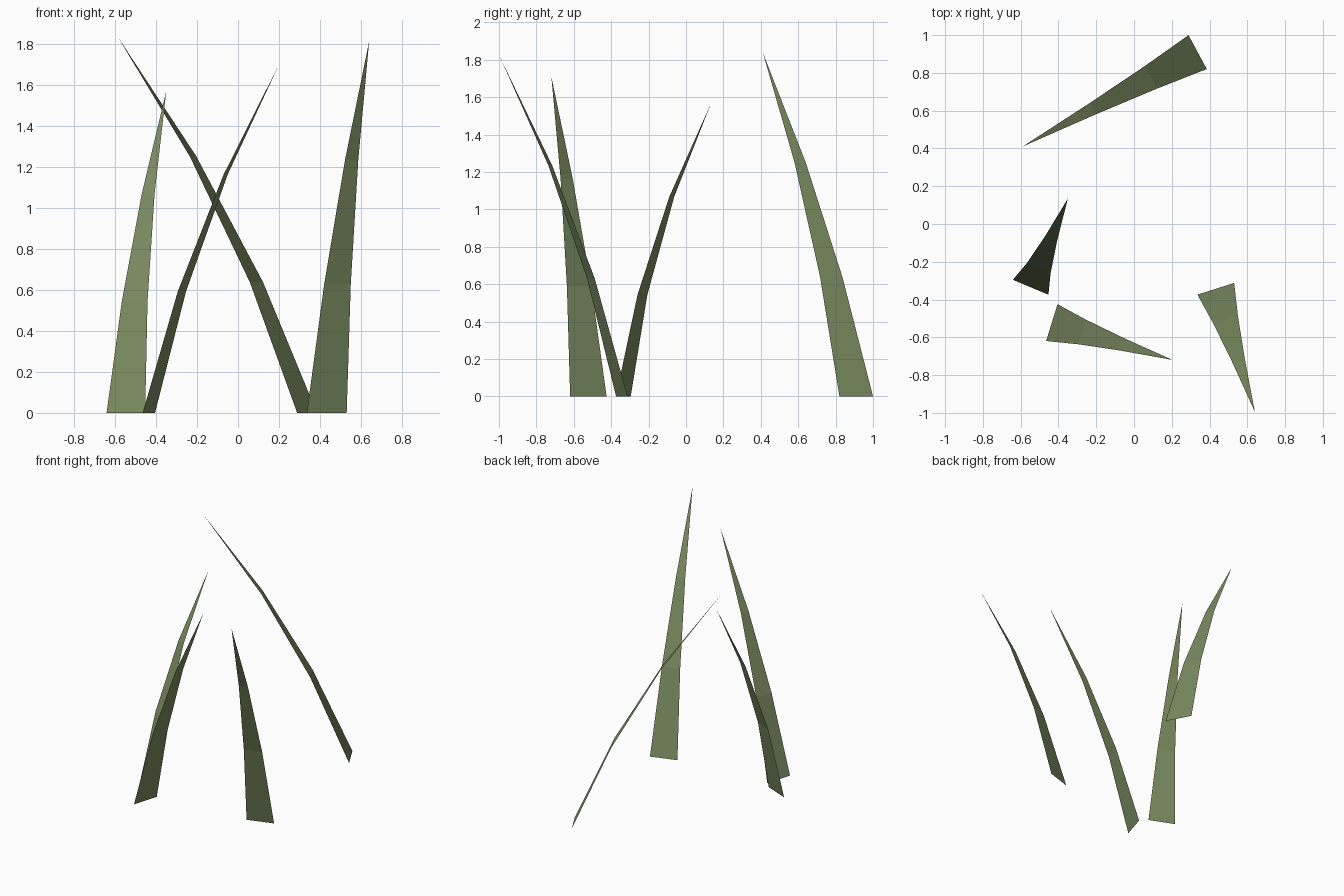
import bpy
import bmesh
from mathutils import Vector

cube = bpy.data.objects.get("Cube")
if cube:
    bpy.data.objects.remove(cube, do_unlink=True)

# Olive green shared by all blades
green = bpy.data.materials.new("olive_green")
green.use_nodes = True
color = (0.195, 0.26, 0.118, 1)
green.diffuse_color = color
bsdf = green.node_tree.nodes["Principled BSDF"]
bsdf.inputs["Base Color"].default_value = color
bsdf.inputs["Roughness"].default_value = 0.9

SEGMENTS = 3
WIDTH = 0.204


def grass_blade(name, base, tip, bend):
    """Flat tapering sheet that leans from base to tip, bending more towards the tip."""
    base, tip = Vector(base), Vector(tip)
    lean = Vector((tip.x - base.x, tip.y - base.y, 0))
    side = lean.cross(Vector((0, 0, 1))).normalized() * WIDTH / 2
    bm = bmesh.new()
    rows = []
    for i in range(SEGMENTS):
        t = i / SEGMENTS
        centre = base + lean * (t - bend * t * (1 - t))
        centre.z = tip.z * (t + 0.06 * t * (1 - t))
        rows.append([bm.verts.new(centre + side * s * (1 - t)) for s in (-1, 1)])
    for (a, b), (c, d) in zip(rows, rows[1:]):
        bm.faces.new((a, b, d, c))
    bm.faces.new((*rows[-1], bm.verts.new(tip)))
    # Upper side faces away from the lean
    bm.normal_update()
    if bm.faces[:][0].normal.dot(lean) > 0:
        bmesh.ops.reverse_faces(bm, faces=bm.faces[:])
    mesh = bpy.data.meshes.new(name)
    bm.to_mesh(mesh)
    bm.free()
    mesh.materials.append(green)
    obj = bpy.data.objects.new(name, mesh)
    bpy.context.collection.objects.link(obj)


# Four blades: base centre, tip, bend
grass_blade("back_blade", (0.337, 0.91, 0), (-0.59, 0.41, 1.84), 0.3)
grass_blade("front_right_blade", (-0.435, -0.522, 0), (0.205, -0.72, 1.71), 0.365)
grass_blade("front_left_blade", (0.433, -0.343, 0), (0.64, -0.995, 1.815), 0.36)
grass_blade("right_blade", (-0.547, -0.335, 0), (-0.35, 0.135, 1.57), 0.52)
